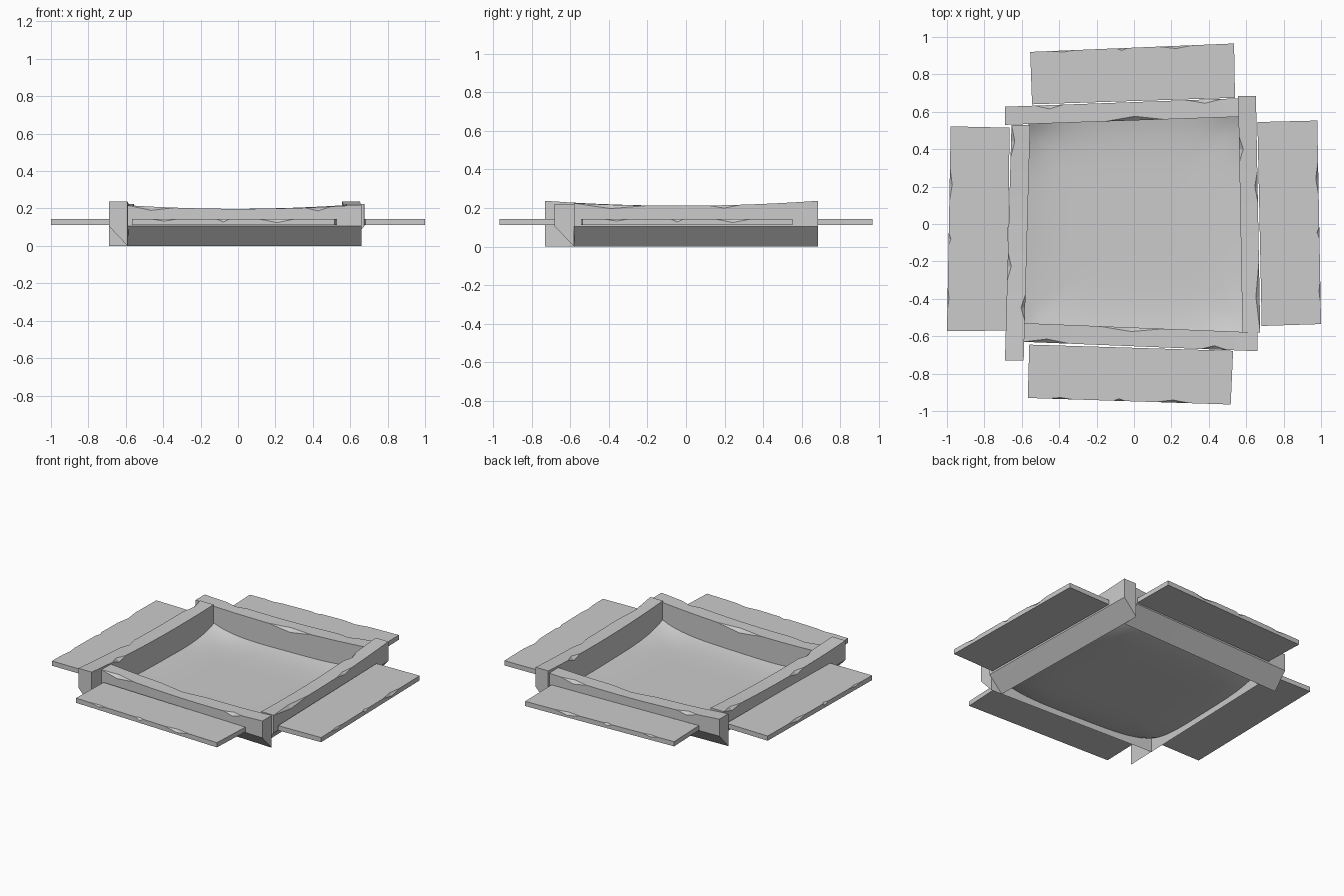
import bpy, bmesh
from mathutils import Vector

if "Cube" in bpy.data.objects:
    bpy.data.objects.remove(bpy.data.objects["Cube"])


def finish(bm, name, smooth=False):
    bmesh.ops.remove_doubles(bm, verts=bm.verts, dist=0.0004)
    bmesh.ops.recalc_face_normals(bm, faces=bm.faces)
    me = bpy.data.meshes.new(name)
    bm.to_mesh(me)
    bm.free()
    for p in me.polygons:
        p.use_smooth = smooth
    ob = bpy.data.objects.new(name, me)
    bpy.context.collection.objects.link(ob)
    return ob


def chip_depth(chips, t):
    """Depth of a triangular chip at t; chips are (start, end, depth)."""
    d = 0.0
    for a, b, depth in chips:
        m = (a + b) / 2
        if a < t < b:
            d = max(d, depth * (1 - abs(t - m) / ((b - a) / 2)))
    return d


def bar(name, inner, outer, z_in, z_out, tops, in_chips=(), out_chips=(), drop=1.0, n=10):
    """Lofted timber with a sagging top and chipped upper edges."""
    i0, i1 = map(Vector, inner)
    o0, o1 = map(Vector, outer)
    ts = {round(k / n, 4) for k in range(n + 1)}
    for a, b, _ in list(in_chips) + list(out_chips):
        ts |= {round(a, 4), round((a + b) / 2, 4), round(b, 4)}
    a, m, b = tops
    bm = bmesh.new()
    rings = []
    for t in sorted(ts):
        pi, po = i0.lerp(i1, t), o0.lerp(o1, t)
        across = (po - pi).normalized()
        z = a * (1 - t) * (1 - 2 * t) + 4 * m * t * (1 - t) + b * t * (2 * t - 1)
        ci, co = chip_depth(in_chips, t), chip_depth(out_chips, t)
        pts = [(pi, z_in), (po, z_out), (po, z - co * drop), (po - across * co, z),
               (pi + across * ci, z), (pi, z - ci * drop)]
        rings.append([bm.verts.new((p.x, p.y, h)) for p, h in pts])
    for r, s in zip(rings, rings[1:]):
        for k in range(6):
            j = (k + 1) % 6
            bm.faces.new((r[k], r[j], s[j], s[k]))
    bm.faces.new(rings[0])
    bm.faces.new(rings[-1])
    return finish(bm, name)


# Frame beams, overlapping in a pinwheel, undersides bevelled outwards
bar("front_beam", ((-0.59, -0.53), (0.66, -0.58)), ((-0.59, -0.63), (0.66, -0.68)),
    0, 0.105, (0.217, 0.198, 0.22),
    [(0.32, 0.6, 0.022)], [(0.0, 0.2, 0.02), (0.76, 0.87, 0.02)])
bar("back_beam", ((-0.69, 0.53), (0.56, 0.573)), ((-0.69, 0.627), (0.56, 0.672)),
    0, 0.105, (0.22, 0.198, 0.217),
    [(0.43, 0.68, 0.022)], [(0.13, 0.25, 0.02), (0.78, 0.93, 0.02)])
bar("left_beam", ((-0.59, -0.73), (-0.555, 0.53)), ((-0.69, -0.73), (-0.655, 0.53)),
    0, 0.105, (0.237, 0.212, 0.225),
    [(0.17, 0.28, 0.022)], [(0.34, 0.46, 0.02), (0.86, 1.0, 0.02)])
bar("right_beam", ((0.58, -0.58), (0.557, 0.685)), ((0.675, -0.58), (0.652, 0.685)),
    0, 0.105, (0.225, 0.212, 0.237),
    [(0.72, 0.83, 0.022)], [(0.0, 0.3, 0.02), (0.55, 0.68, 0.015)])

# Seat planks around the outside, chipped along the outer edge
CHIPS = [(0.1, 0.22, 0.008), (0.42, 0.48, 0.012), (0.63, 0.8, 0.014)]
TOP = (0.143, 0.143, 0.143)
planks = {
    "front_seat": (((-0.56, -0.645), (0.53, -0.678)), ((-0.568, -0.93), (0.517, -0.965))),
    "back_seat": (((-0.545, 0.64), (0.54, 0.675)), ((-0.555, 0.92), (0.535, 0.965))),
    "left_seat": (((-0.68, -0.57), (-0.665, 0.515)), ((-1.0, -0.572), (-0.98, 0.522))),
    "right_seat": (((0.683, -0.545), (0.66, 0.545)), ((1.0, -0.535), (0.98, 0.553))),
}
for name, (inner, outer) in planks.items():
    bar(name, inner, outer, 0.111, 0.111, TOP, [], CHIPS, drop=1.3)

# Sand: dished sheet rising in the corners
corners = [Vector(c) for c in ((-0.59, -0.54), (0.585, -0.59), (0.565, 0.58), (-0.565, 0.54))]
N = 28
bm = bmesh.new()
grid = []
for j in range(N + 1):
    row = []
    for i in range(N + 1):
        u, v = i / N, j / N
        p = corners[0].lerp(corners[1], u).lerp(corners[3].lerp(corners[2], u), v)
        a, b = abs(2 * u - 1), abs(2 * v - 1)
        z = 0.018 + 0.025 * max(a, b) ** 5 + 0.06 * (a * b) ** 4
        row.append(bm.verts.new((p.x, p.y, z)))
    grid.append(row)
for j in range(N):
    for i in range(N):
        bm.faces.new((grid[j][i], grid[j][i + 1], grid[j + 1][i + 1], grid[j + 1][i]))
finish(bm, "sand", smooth=True)
